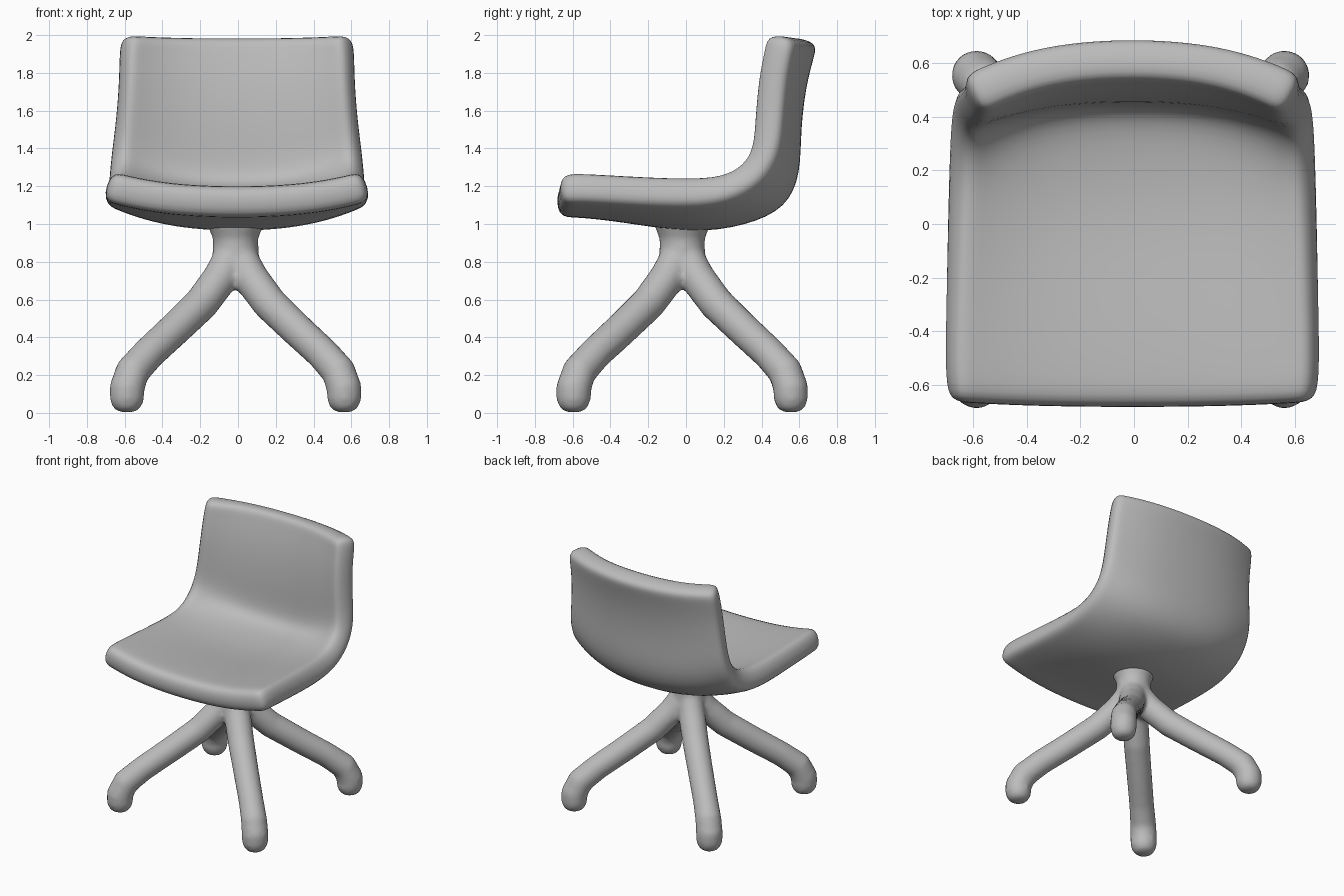
import bpy, bmesh, math
from mathutils import Vector

if "Cube" in bpy.data.objects:
    bpy.data.objects.remove(bpy.data.objects["Cube"])

grey = bpy.data.materials.new("plain grey")
grey.use_nodes = True
COLOUR = (0.5, 0.5, 0.5, 1)
grey.diffuse_color = COLOUR
grey.node_tree.nodes["Principled BSDF"].inputs["Base Color"].default_value = COLOUR


def finish(name, bm):
    """Turn a bmesh into a smooth grey object."""
    bmesh.ops.recalc_face_normals(bm, faces=bm.faces)
    for f in bm.faces:
        f.smooth = True
    mesh = bpy.data.meshes.new(name)
    bm.to_mesh(mesh)
    bm.free()
    mesh.materials.append(grey)
    obj = bpy.data.objects.new(name, mesh)
    bpy.context.collection.objects.link(obj)
    return obj


# Seat shell: one bent sheet, dished across its width, then thickened.
# Each row: half width, centre (y, z), side edge (y, z), centre thickness
ROWS = [
    (0.675, (-0.685, 1.115), (-0.665, 1.195), 0.165),
    (0.695, (-0.59, 1.12), (-0.58, 1.205), 0.165),
    (0.69, (-0.33, 1.098), (-0.33, 1.19), 0.175),
    (0.68, (0.03, 1.047), (0.0, 1.18), 0.2),
    (0.67, (0.30, 1.08), (0.20, 1.195), 0.185),
    (0.66, (0.475, 1.145), (0.34, 1.28), 0.17),
    (0.65, (0.53, 1.28), (0.41, 1.40), 0.16),
    (0.63, (0.53, 1.50), (0.425, 1.56), 0.155),
    (0.613, (0.56, 1.75), (0.44, 1.77), 0.155),
    (0.61, (0.605, 1.91), (0.47, 1.92), 0.155),
    (0.595, (0.622, 1.98), (0.485, 2.0), 0.155),
]
ACROSS = [-1, -0.88, -0.68, -0.45, -0.2, 0, 0.2, 0.45, 0.68, 0.88, 1]
THICKEST, EDGE_THICKNESS = 0.2, 0.162

bm = bmesh.new()
weight = bm.verts.layers.deform.verify()
grid = []
for half, mid, edge, thickness in ROWS:
    row = []
    for t in ACROSS:
        k = abs(t) ** 2.5
        y, z = (m + (e - m) * k for m, e in zip(mid, edge))
        v = bm.verts.new((t * half - 0.006, y, z))
        v[weight][0] = (thickness + (EDGE_THICKNESS - thickness) * k) / THICKEST
        row.append(v)
    grid.append(row)
for a, b in zip(grid, grid[1:]):
    for i in range(len(ACROSS) - 1):
        bm.faces.new((a[i], a[i + 1], b[i + 1], b[i]))
shell = finish("seat_shell", bm)
shell.vertex_groups.new(name="thickness")
thick = shell.modifiers.new("thickness", "SOLIDIFY")
thick.thickness = THICKEST
thick.vertex_group = "thickness"
thick.offset = 0
soft = shell.modifiers.new("soft", "SUBSURF")
soft.levels = soft.render_levels = 2


def tube(bm, path, sides=16):
    """Sweep a circle along (point, radius) pairs and cap both ends."""
    pts = [Vector(p) for p, r in path]
    rings = []
    for i, (p, r) in enumerate(path):
        d = (pts[min(i + 1, len(pts) - 1)] - pts[max(i - 1, 0)]).normalized()
        turn = Vector((0, 0, -1)).rotation_difference(d)
        angles = [2 * math.pi * k / sides for k in range(sides)]
        rings.append([bm.verts.new(pts[i] + turn @ Vector((r * math.cos(a), r * math.sin(a), 0)))
                      for a in angles])
    for a, b in zip(rings, rings[1:]):
        for k in range(sides):
            n = (k + 1) % sides
            bm.faces.new((a[k], a[n], b[n], b[k]))
    bm.faces.new(rings[0])
    bm.faces.new(rings[-1])


# Base: a short column and four splayed legs, fused into one smooth body
CX, CY = -0.013, -0.02
bm = bmesh.new()
tube(bm, [((CX, CY, z), r) for z, r in
          [(1.02, 0.16), (0.97, 0.14), (0.92, 0.12), (0.8, 0.125), (0.72, 0.11), (0.66, 0.06)]])

# Leg stations: outward offset in both x and y, height, radius
LEG = [(0.03, 0.82, 0.09), (0.08, 0.715, 0.095), (0.18, 0.58, 0.093), (0.32, 0.445, 0.09),
       (0.46, 0.315, 0.088), (0.545, 0.22, 0.092), (0.575, 0.13, 0.094), (0.575, 0.07, 0.092),
       (0.575, 0.025, 0.074), (0.575, 0.003, 0.04)]
for sx in (-1, 1):
    for sy in (-1, 1):
        tube(bm, [((CX + sx * o, CY + sy * o, z), r) for o, z, r in LEG])
base = finish("swivel_base", bm)
fuse = base.modifiers.new("fuse", "REMESH")
fuse.mode = "VOXEL"
fuse.voxel_size = 0.018
fuse.use_smooth_shade = True
blend = base.modifiers.new("blend", "SMOOTH")
blend.factor = 0.5
blend.iterations = 6
